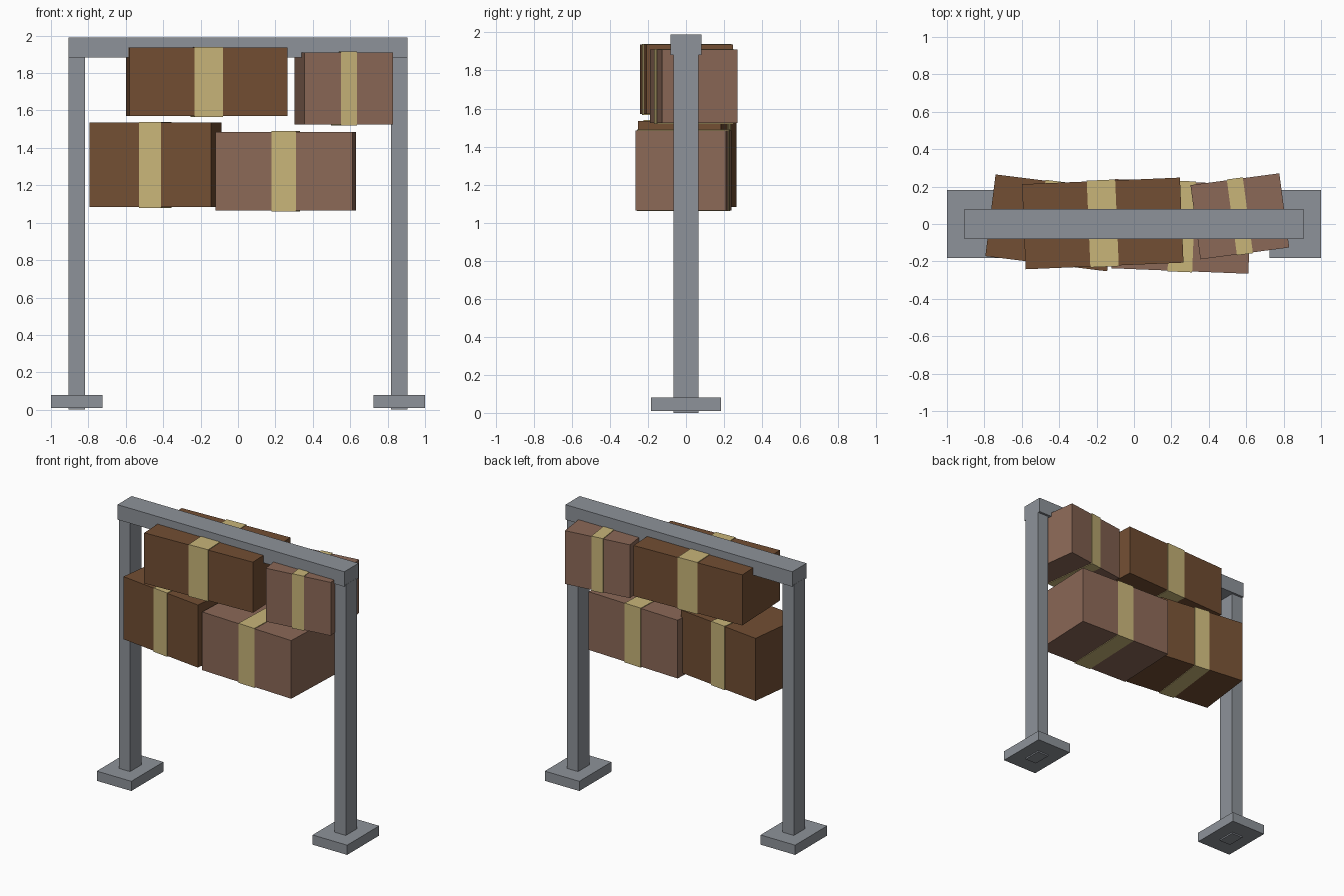
import bpy
from math import radians

if "Cube" in bpy.data.objects:
    bpy.data.objects.remove(bpy.data.objects["Cube"], do_unlink=True)


def material(name, rgb):
    mat = bpy.data.materials.new(name)
    mat.use_nodes = True
    mat.diffuse_color = (*rgb, 1)
    mat.node_tree.nodes["Principled BSDF"].inputs["Base Color"].default_value = (*rgb, 1)
    return mat


metal = material("grey metal", (0.27, 0.29, 0.32))
brown = material("dark cardboard", (0.17, 0.077, 0.033))
tan = material("pale cardboard", (0.26, 0.14, 0.095))
tape = material("packing tape", (0.58, 0.46, 0.19))


def block(name, centre, size, mat, turn=0):
    bpy.ops.mesh.primitive_cube_add(size=1, location=centre, rotation=(0, 0, radians(turn)))
    obj = bpy.context.object
    obj.name = name
    obj.scale = size
    obj.data.materials.append(mat)
    return obj


def carton(name, centre, size, mat, turn):
    """Cardboard box with a band of tape around its middle."""
    block(name, centre, size, mat, turn)
    w, d, h = size
    block(name + "_tape", centre, (w * 0.18, d + 0.009, h + 0.009), tape, turn)


# Frame: two posts on feet, joined by a top beam
for side, x in (("right", -0.862), ("left", 0.862)):
    block(side + "_post", (x, 0, 0.945), (0.09, 0.13, 1.89), metal)
    block(side + "_foot", (x, 0, 0.045), (0.276, 0.366, 0.07), metal)
block("top_beam", (0, 0, 1.936), (1.812, 0.162, 0.108), metal)

# Cartons held between the posts
carton("lower_right_carton", (-0.442, 0.006, 1.309), (0.656, 0.44, 0.452), brown, -7.1)
carton("lower_left_carton", (0.255, -0.013, 1.275), (0.732, 0.477, 0.42), tan, -2.3)
carton("upper_right_carton", (-0.167, 0.003, 1.753), (0.845, 0.455, 0.365), brown, 2.4)
carton("upper_left_carton", (0.566, 0.041, 1.717), (0.479, 0.4, 0.385), tan, 7.6)
